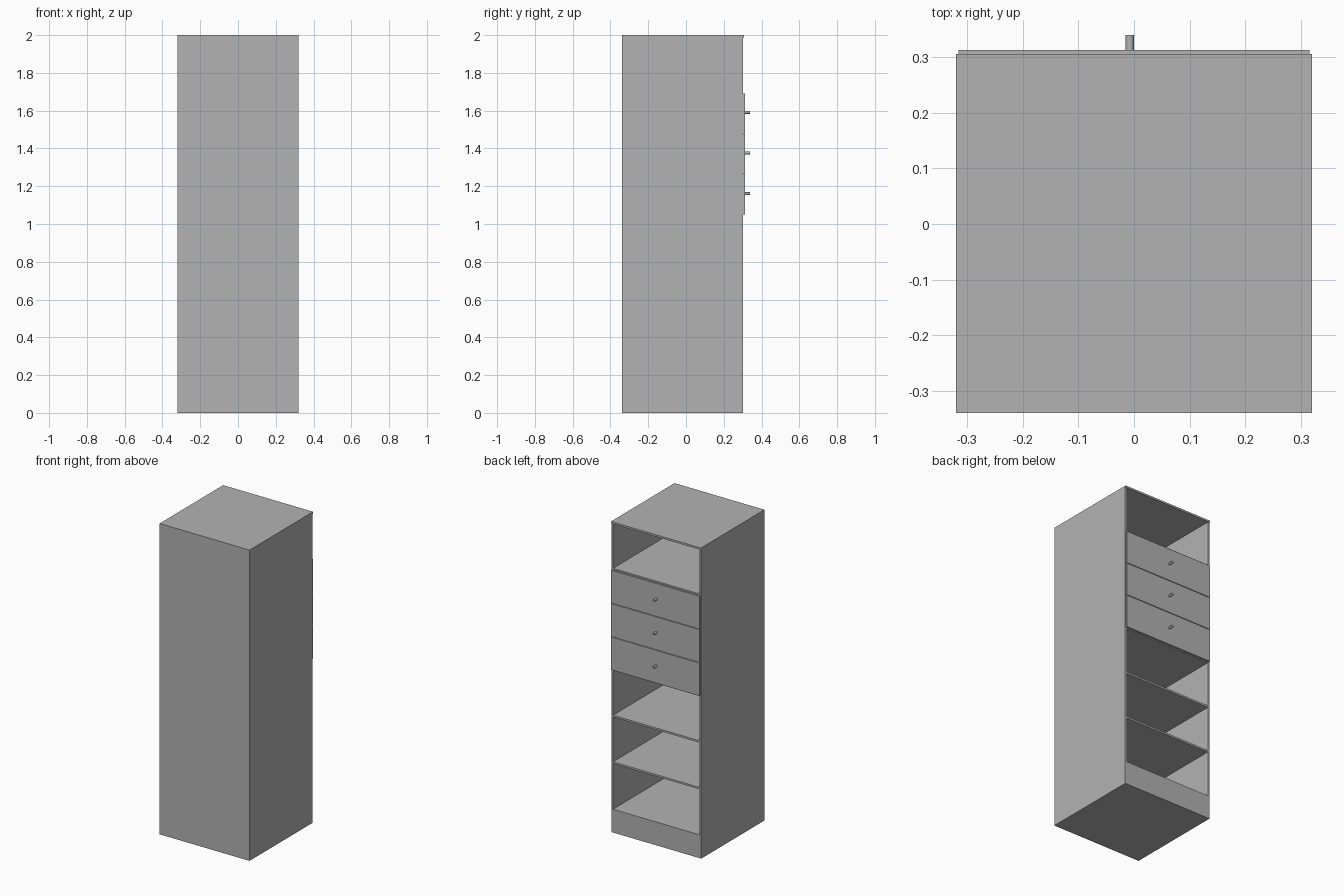
import bpy
from math import radians

cube = bpy.data.objects.get("Cube")
if cube:
    bpy.data.objects.remove(cube, do_unlink=True)

grey = bpy.data.materials.new("plain grey")
grey.use_nodes = True
tone = (0.448, 0.448, 0.448, 1)
grey.diffuse_color = tone
grey.node_tree.nodes["Principled BSDF"].inputs["Base Color"].default_value = tone

HALF = 0.32              # half width of the carcass
BACK, OPEN = -0.34, 0.302  # closed wall and open side
T = 0.012                # board thickness


def board(name, x, y, z):
    """Box spanning the given (low, high) ranges."""
    bpy.ops.mesh.primitive_cube_add(size=1)
    ob = bpy.context.object
    ob.name = name
    for v in ob.data.vertices:
        v.co = [r[0] if c < 0 else r[1] for c, r in zip(v.co, (x, y, z))]
    ob.data.materials.append(grey)
    return ob


# Carcass
full, inner = (-HALF, HALF), (-HALF + T, HALF - T)
depth = (BACK, OPEN)
board("base_panel", full, depth, (0, T))
board("top_panel", full, (BACK, OPEN + 0.004), (2 - T, 2))
board("closed_wall", full, (BACK, BACK + T), (T, 2 - T))
for name, s in (("left_side", 1), ("right_side", -1)):
    board(name, sorted((s * HALF, s * (HALF - T))), (BACK + T, OPEN), (T, 2 - T))
board("plinth", inner, (OPEN - T, OPEN), (T, 0.15 - T))

# Shelves, listed by top height
for top in (0.15, 0.455, 0.755, 1.055, 1.70):
    board("shelf", inner, (BACK + T, OPEN), (top - T, top))

# Drawer fronts with round knobs
STEP, LOW = 0.215, 1.05
for i in range(3):
    z = LOW + i * STEP
    board("drawer_front", (-0.316, 0.316), (OPEN, 0.313), (z, z + STEP - 0.004))
    bpy.ops.mesh.primitive_cylinder_add(
        vertices=16, radius=0.0075, depth=0.03,
        location=(-0.0075, 0.325, z + 0.111), rotation=(radians(90), 0, 0))
    knob = bpy.context.object
    knob.name = "drawer_knob"
    knob.data.materials.append(grey)
    bpy.ops.object.shade_smooth_by_angle()
